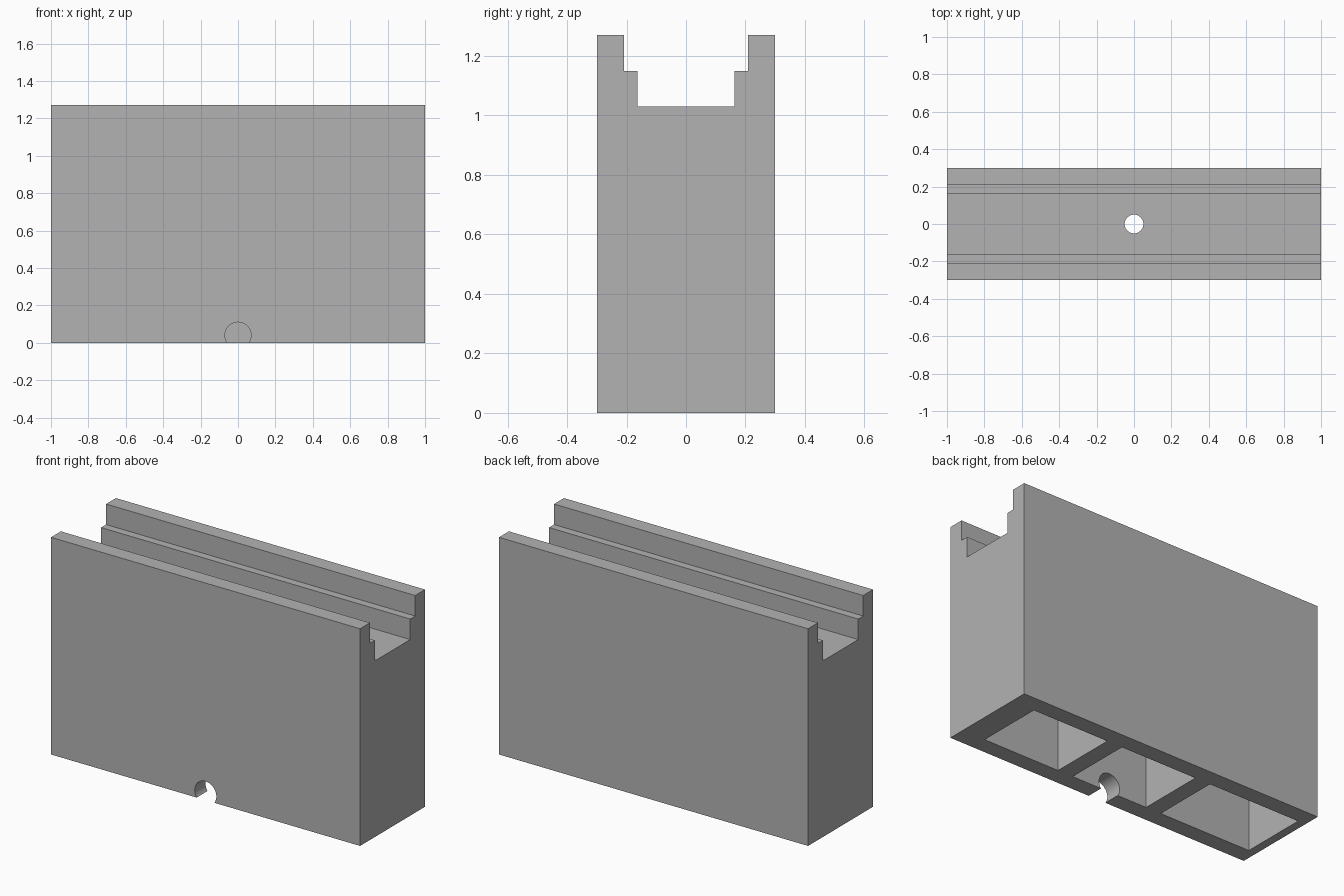
import bpy
import bmesh
import math

if "Cube" in bpy.data.objects:
    bpy.data.objects.remove(bpy.data.objects["Cube"], do_unlink=True)

# Single flat grey
grey = bpy.data.materials.new("plain_grey")
colour = (0.45, 0.45, 0.45, 1)
grey.use_nodes = True
grey.diffuse_color = colour
grey.node_tree.nodes["Principled BSDF"].inputs["Base Color"].default_value = colour


def add_object(name, bm):
    bmesh.ops.recalc_face_normals(bm, faces=bm.faces)
    mesh = bpy.data.meshes.new(name)
    bm.to_mesh(mesh)
    bm.free()
    mesh.materials.append(grey)
    obj = bpy.data.objects.new(name, mesh)
    bpy.context.collection.objects.link(obj)
    return obj


def box_cutter(name, x0, x1, half_y, z0, z1):
    bm = bmesh.new()
    bmesh.ops.create_cube(bm, size=1)
    bmesh.ops.scale(bm, vec=(x1 - x0, 2 * half_y, z1 - z0), verts=bm.verts)
    bmesh.ops.translate(bm, vec=((x0 + x1) / 2, 0, (z0 + z1) / 2), verts=bm.verts)
    return add_object(name, bm)


def round_cutter(name, radius, depth, centre, tilt=0):
    bpy.ops.mesh.primitive_cylinder_add(vertices=48, radius=radius, depth=depth,
                                        location=centre, rotation=(tilt, 0, 0))
    obj = bpy.context.object
    obj.name = name
    obj.data.materials.append(grey)
    return obj


# Block with a stepped channel along the top: mirrored profile, extruded in x
half = [(0.30, 0), (0.30, 1.27), (0.209, 1.27), (0.209, 1.15), (0.163, 1.15), (0.163, 1.03)]
profile = half + [(-y, z) for y, z in reversed(half)]
bm = bmesh.new()
face = bm.faces.new([bm.verts.new((-1, y, z)) for y, z in profile])
extruded = bmesh.ops.extrude_face_region(bm, geom=[face])["geom"]
bmesh.ops.translate(bm, vec=(2, 0, 0),
                    verts=[v for v in extruded if isinstance(v, bmesh.types.BMVert)])
body = add_object("channelled_block", bm)

# Three pockets open at the bottom
cutters = [box_cutter("pocket_cutter", x0, x1, 0.20, -0.1, 0.93)
           for x0, x1 in ((-0.95, -0.35), (-0.25, 0.25), (0.35, 0.85))]
# Drain hole through the channel floor and cable notch in the front wall
cutters.append(round_cutter("drain_cutter", 0.05, 0.4, (0, 0, 1.0)))
cutters.append(round_cutter("notch_cutter", 0.07, 0.3, (0, -0.25, 0.04), math.pi / 2))

for obj in bpy.context.selected_objects:
    obj.select_set(False)
body.select_set(True)
bpy.context.view_layer.objects.active = body
for cutter in cutters:
    cutter.hide_render = True
    mod = body.modifiers.new(cutter.name, "BOOLEAN")
    mod.operation = "DIFFERENCE"
    mod.solver = "EXACT"
    mod.object = cutter
    bpy.ops.object.modifier_apply(modifier=mod.name)
    bpy.data.objects.remove(cutter, do_unlink=True)

bpy.ops.object.shade_smooth_by_angle(angle=math.radians(30))
